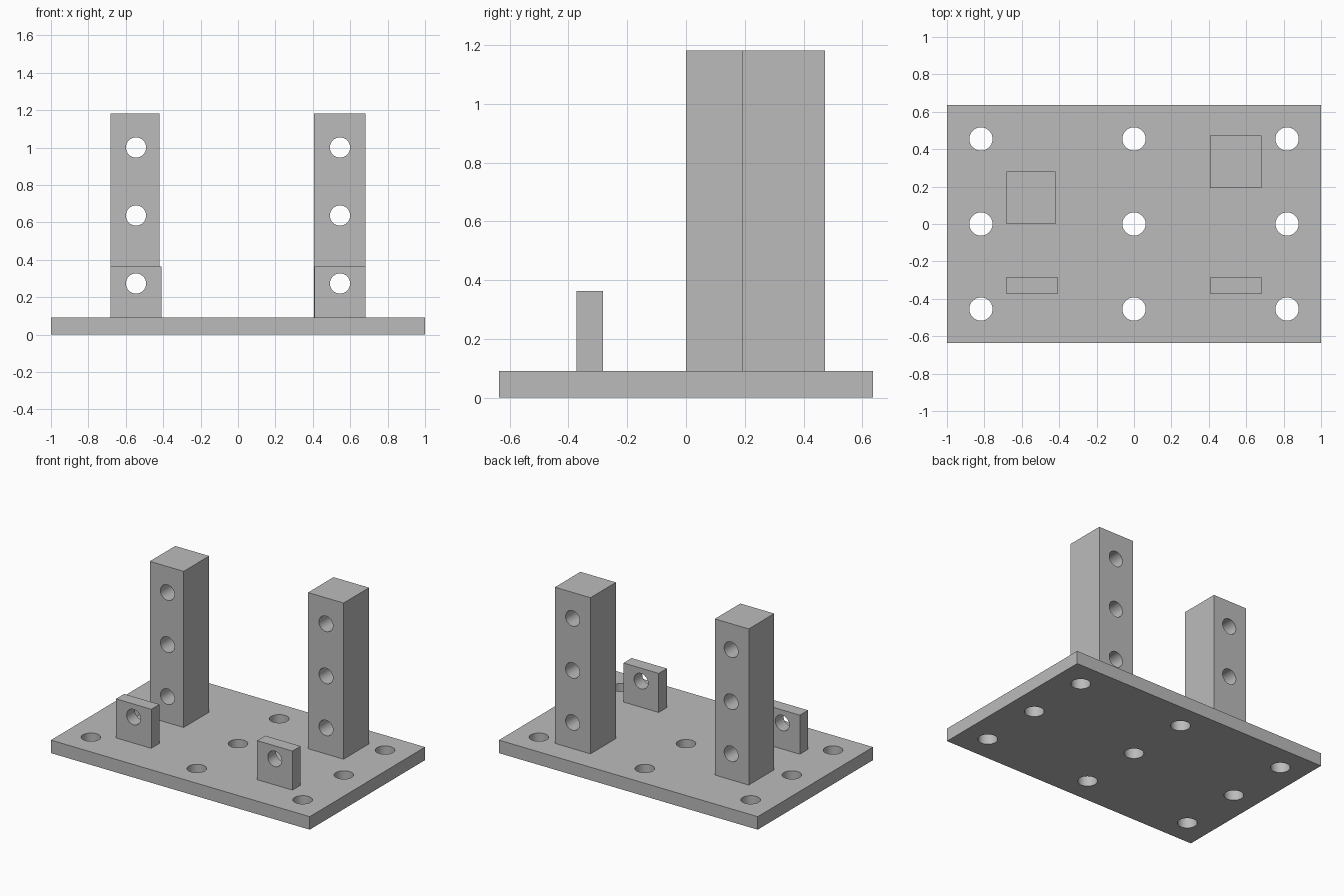
import bpy
import bmesh
from math import pi
from mathutils import Matrix, Vector

if "Cube" in bpy.data.objects:
    bpy.data.objects.remove(bpy.data.objects["Cube"])

U = 1 / 11                       # design module: the plate is 22 modules wide
grey = bpy.data.materials.new("plain_grey")
grey.use_nodes = True
colour = (0.5, 0.5, 0.5, 1)
grey.diffuse_color = colour
grey.node_tree.nodes["Principled BSDF"].inputs["Base Color"].default_value = colour


def mesh_object(name, bm):
    mesh = bpy.data.meshes.new(name)
    bm.to_mesh(mesh)
    bm.free()
    obj = bpy.data.objects.new(name, mesh)
    bpy.context.collection.objects.link(obj)
    return obj


def drilled_box(name, low, high, holes, radius, axis):
    """Box between two corners with round through holes along one axis."""
    low, high = Vector(low), Vector(high)
    bm = bmesh.new()
    place = Matrix.Translation((low + high) / 2) @ Matrix.Diagonal((*(high - low), 1))
    bmesh.ops.create_cube(bm, size=1, matrix=place)
    part = mesh_object(name, bm)
    part.data.materials.append(grey)

    # One helper mesh holds every drill for this part
    bm = bmesh.new()
    turn = Matrix.Rotation(pi / 2, 4, "X") if axis == "Y" else Matrix()
    for hole in holes:
        bmesh.ops.create_cone(bm, cap_ends=True, segments=48, radius1=radius,
                              radius2=radius, depth=1,
                              matrix=Matrix.Translation(hole) @ turn)
    drill = mesh_object(name + "_drill", bm)
    drill.hide_render = True

    cut = part.modifiers.new("holes", "BOOLEAN")
    cut.operation = "DIFFERENCE"
    cut.solver = "EXACT"
    cut.object = drill
    bpy.ops.object.select_all(action="DESELECT")
    part.select_set(True)
    bpy.context.view_layer.objects.active = part
    bpy.ops.object.modifier_apply(modifier=cut.name)
    bpy.data.objects.remove(drill)
    bpy.ops.object.shade_smooth_by_angle()
    return part


# Base plate with a three by three grid of holes
drilled_box("base_plate", (-1, -7 * U, 0), (1, 7 * U, U),
            [(x * 9 * U, y * 5 * U, 0) for x in (-1, 0, 1) for y in (-1, 0, 1)],
            0.062, "Z")

# Tall posts, set at different depths, and the small lugs in front of them
for side, sign, inner, front in (("right", -1, 0.42, 0.0), ("left", 1, 0.407, 0.192)):
    middle = sign * 6 * U
    xs = sorted((sign * inner, sign * 7.5 * U))
    back = front + 0.281
    drilled_box(side + "_post", (xs[0], front, U), (xs[1], back, 13 * U),
                [(middle, (front + back) / 2, z * U) for z in (3, 7, 11)],
                0.054, "Y")
    drilled_box(side + "_lug", (middle - 1.5 * U, -0.373, U),
                (middle + 1.5 * U, -0.283, 4 * U),
                [(middle, -0.33, 3 * U)], 0.054, "Y")
